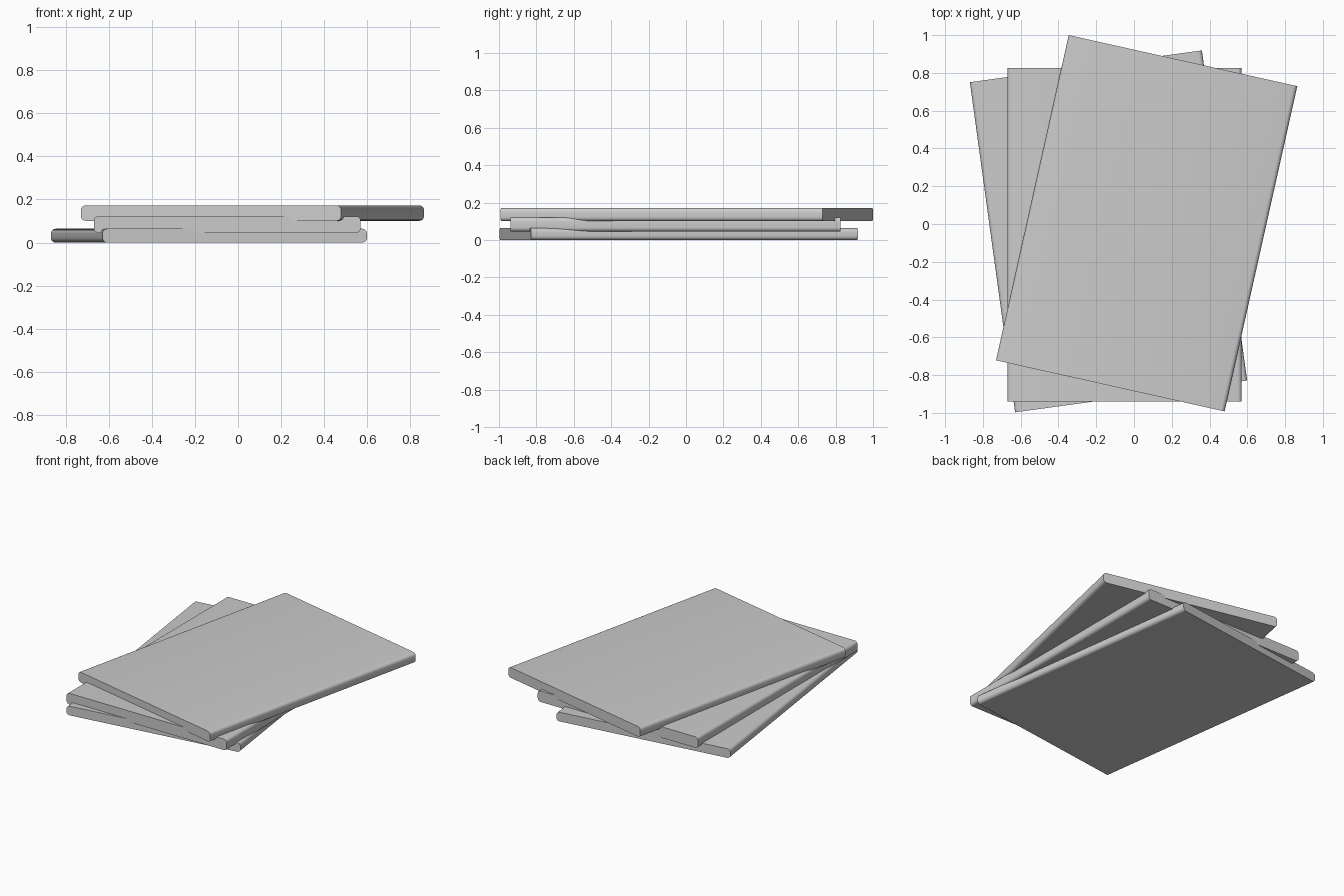
import bpy, bmesh, math

if "Cube" in bpy.data.objects:
    bpy.data.objects.remove(bpy.data.objects["Cube"])

grey = bpy.data.materials.new("plain grey")
grey.diffuse_color = (0.6, 0.6, 0.6, 1)
grey.use_nodes = True
grey.node_tree.nodes["Principled BSDF"].inputs["Base Color"].default_value = grey.diffuse_color


def slab(name, x, y, z0, z1, angle, width=1.24, length=1.764, radius=0.022):
    """Flat board with rounded long edges and flat ends."""
    bm = bmesh.new()
    bmesh.ops.create_cube(bm, size=1)
    bmesh.ops.scale(bm, vec=(width, length, z1 - z0), verts=bm.verts)
    # Round only the four edges running along the length
    long_edges = [e for e in bm.edges
                  if abs(e.verts[0].co.y - e.verts[1].co.y) > 0.5 * length]
    bmesh.ops.bevel(bm, geom=long_edges, offset=radius, segments=5,
                    profile=0.5, affect='EDGES')
    mesh = bpy.data.meshes.new(name)
    bm.to_mesh(mesh)
    bm.free()
    mesh.materials.append(grey)
    obj = bpy.data.objects.new(name, mesh)
    obj.location = (x, y, (z0 + z1) / 2)
    obj.rotation_euler.z = math.radians(angle)
    bpy.context.collection.objects.link(obj)
    bpy.ops.object.select_all(action='DESELECT')
    obj.select_set(True)
    bpy.context.view_layer.objects.active = obj
    bpy.ops.object.shade_smooth_by_angle(angle=math.radians(35))
    return obj


# Fanned stack, each slab pressed slightly into the one below
slab("bottom_slab", -0.135, -0.039, 0.0, 0.064, 7.8)
slab("middle_slab", -0.05, -0.057, 0.045, 0.122, 0)
slab("top_slab", 0.067, 0.004, 0.101, 0.172, -12.6)
